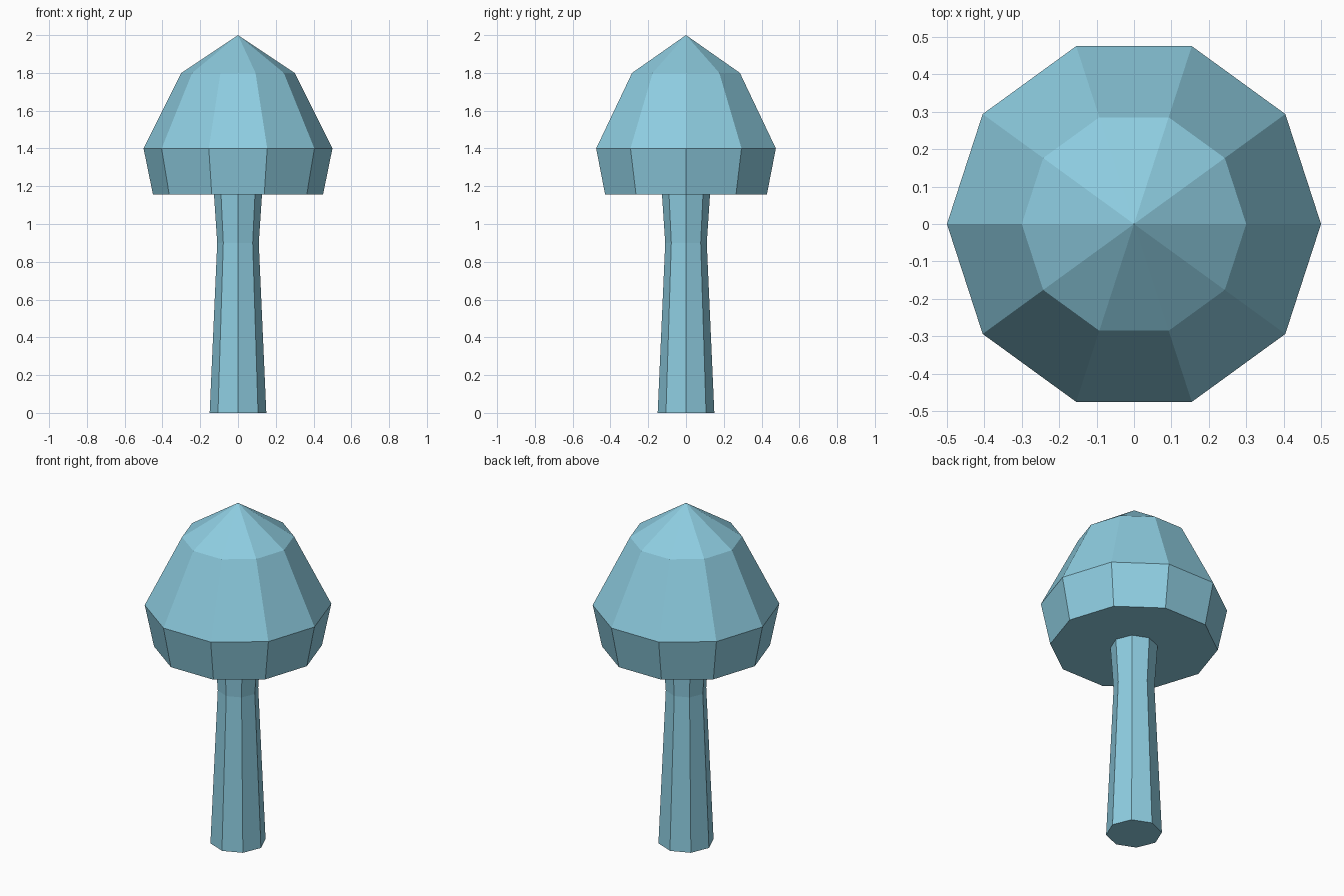
import bpy
import bmesh
from math import cos, sin, tau

cube = bpy.data.objects.get("Cube")
if cube:
    bpy.data.objects.remove(cube, do_unlink=True)

# One flat colour for the whole model
blue = bpy.data.materials.new("soft_blue")
blue.use_nodes = True
colour = (0.27, 0.61, 0.75, 1)
blue.diffuse_color = colour
blue.node_tree.nodes["Principled BSDF"].inputs["Base Color"].default_value = colour


def lathe(name, profile, sides):
    """Closed faceted solid from (radius, height) points, bottom to top."""
    bm = bmesh.new()
    rings = []
    for radius, z in profile:
        if radius == 0:
            rings.append([bm.verts.new((0, 0, z))] * sides)
        else:
            rings.append([bm.verts.new((radius * cos(tau * i / sides),
                                        radius * sin(tau * i / sides), z))
                          for i in range(sides)])
    for low, high in zip(rings, rings[1:]):
        for i in range(sides):
            j = (i + 1) % sides
            corners = [low[i], low[j], high[j], high[i]]
            bm.faces.new(list(dict.fromkeys(corners)))
    for ring in (rings[0], rings[-1]):
        if len(set(ring)) > 1:
            bm.faces.new(ring)
    bmesh.ops.recalc_face_normals(bm, faces=bm.faces)
    mesh = bpy.data.meshes.new(name)
    bm.to_mesh(mesh)
    bm.free()
    mesh.materials.append(blue)
    obj = bpy.data.objects.new(name, mesh)
    bpy.context.collection.objects.link(obj)
    return obj


# Eight-sided stem, narrowest near the top and flaring into the cap
lathe("stem", [(0.15, 0), (0.11, 0.9), (0.128, 1.17)], 8)

# Ten-sided cap with a flat underside and a pointed crown
lathe("cap", [(0.45, 1.155), (0.5, 1.4), (0.3, 1.8), (0, 2)], 10)
